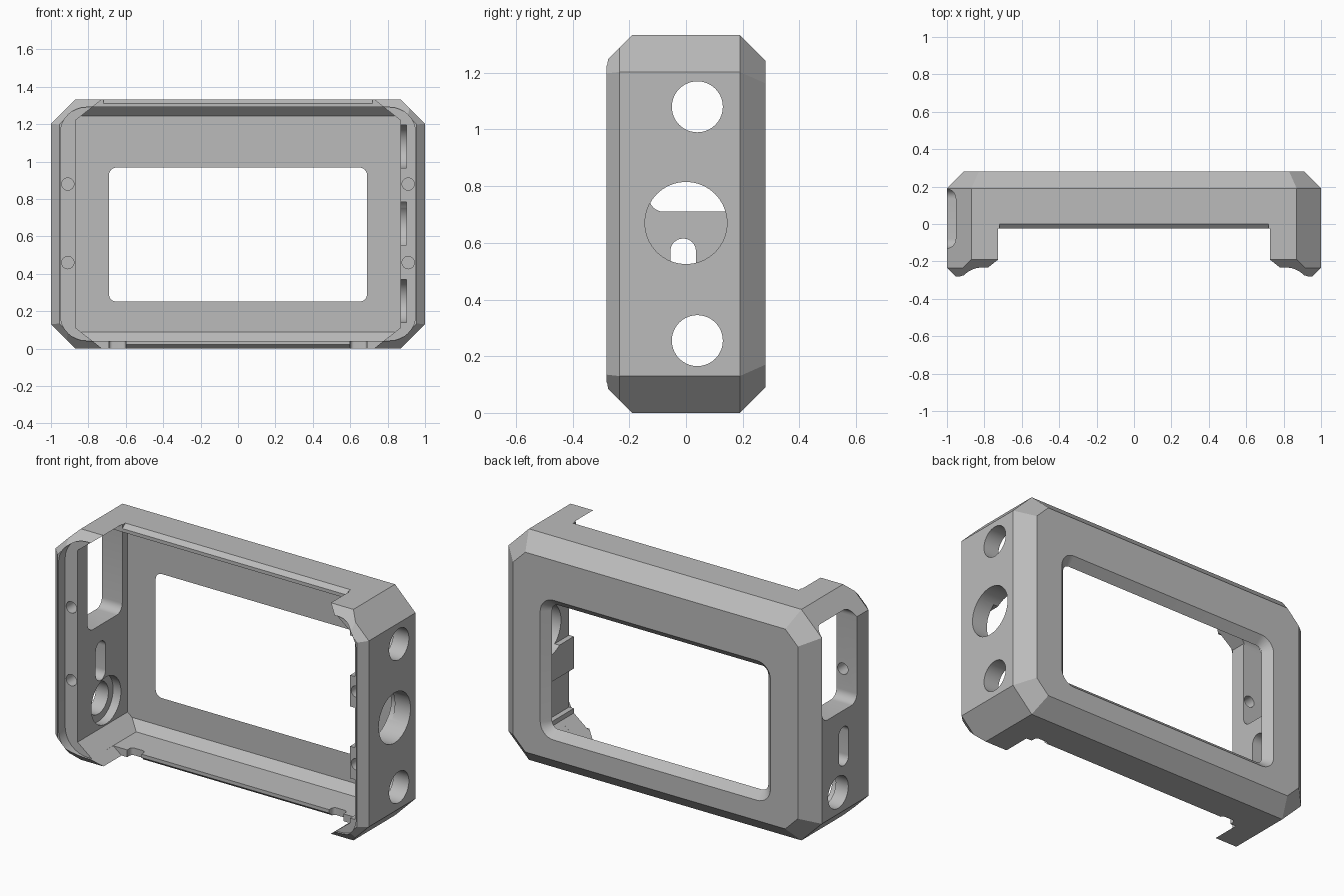
import bpy, bmesh, math

H = 1.333          # total height
MID = H / 2

if "Cube" in bpy.data.objects:
    bpy.data.objects.remove(bpy.data.objects["Cube"], do_unlink=True)

grey = bpy.data.materials.new("case_grey")
grey.use_nodes = True
GREY = (0.5, 0.5, 0.5, 1)
grey.diffuse_color = GREY
grey.node_tree.nodes["Principled BSDF"].inputs["Base Color"].default_value = GREY


def hull(name, points):
    """Convex solid around the given points."""
    bm = bmesh.new()
    for p in points:
        bm.verts.new(p)
    res = bmesh.ops.convex_hull(bm, input=bm.verts)
    loose = [g for g in res["geom_interior"] if isinstance(g, bmesh.types.BMVert)]
    bmesh.ops.delete(bm, geom=loose, context="VERTS")
    bmesh.ops.dissolve_limit(bm, angle_limit=0.001, verts=bm.verts, edges=bm.edges)
    bmesh.ops.recalc_face_normals(bm, faces=bm.faces)
    mesh = bpy.data.meshes.new(name)
    bm.to_mesh(mesh)
    bm.free()
    mesh.materials.append(grey)
    obj = bpy.data.objects.new(name, mesh)
    bpy.context.collection.objects.link(obj)
    return obj


def at_y(outline, y):
    return [(u, y, v) for u, v in outline]


def along_x(outline, a, b):
    return [(x, u, v) for x in (a, b) for u, v in outline]


def octagon(hx, hz, cx, cz):
    """Corner-cut rectangle centred on the case."""
    return [(sx * x, MID + sz * z) for sx in (-1, 1) for sz in (-1, 1)
            for x, z in ((hx, hz - cz), (hx - cx, hz))]


def rounded(u0, u1, v0, v1, r, steps=8):
    """Rounded rectangle."""
    pts = []
    for i, (u, v) in enumerate(((u1 - r, v1 - r), (u0 + r, v1 - r),
                                (u0 + r, v0 + r), (u1 - r, v0 + r))):
        for k in range(steps + 1):
            a = math.pi / 2 * (i + k / steps)
            pts.append((u + r * math.cos(a), v + r * math.sin(a)))
    return pts


def circle(u, v, r, n=40):
    return [(u + r * math.cos(2 * math.pi * k / n),
             v + r * math.sin(2 * math.pi * k / n)) for k in range(n)]


# Outer chamfered block
block = hull("case_shell",
             at_y(octagon(.955, MID - .09, .045, .045), -.28)
             + at_y(octagon(1, MID - .045, .085, .085), -.235)
             + at_y(octagon(1, MID, .13, .13), -.19)
             + at_y(octagon(1, MID, .13, .13), .19)
             + at_y(octagon(.91, MID - .09, .08, .08), .28))

cutters = []


def cut(name, points):
    obj = hull(name, points)
    obj.hide_render = True
    cutters.append(obj)


# Inner cavity with sloped back corners, and open front between corner blocks
inner = octagon(.87, MID - .042, .09, .071)
cut("cavity", at_y(inner, -.1) + at_y(inner, .185)
    + at_y(octagon(.87, MID - .09, .029, .023), .235))
opening = octagon(.87, MID + .074, .238, .187)
cut("front_opening", at_y(opening, -.4) + at_y(opening, -.025))

# Recess for the front cover
recess = rounded(-.95, .95, .042, H - .042, .14)
cut("cover_recess", at_y(recess, -.4) + at_y(recess, -.22))

# Countersunk screen window
cut("screen_window", at_y(rounded(-.68, .68, .262, .958, .03), .225)
    + at_y(rounded(-.745, .745, .197, 1.023, .095), .29))

# Bevels on the front edges of the top and bottom walls
wedge = [(-.05, H - .043), (.025, H + .02), (-.05, H + .02)]
cut("top_edge_bevel", along_x(wedge, -.72, .72))
cut("bottom_edge_bevel", along_x([(y, H - z) for y, z in wedge], -.6, .6))

# Clip notches in the bottom wall, and screw holes in the rim
for s in (-1, 1):
    notch = rounded(s * .645 - .045, s * .645 + .045, -.05, .015, .02)
    cut("clip_notch", [(x, y, z) for x, y in notch for z in (-.05, .06)])
    for z in (.46, .88):
        hole = circle(s * .91, z, .033, 24)
        cut("screw_hole", at_y(hole, -.3) + at_y(hole, -.12))

# Left wall: three round ports, each with an inner slot open to the front
for y, z, r in ((.04, 1.08, .09), (0, .67, .145), (.04, .255, .09)):
    cut("round_port", along_x(circle(y, z, r), .8, 1.1))
    slot = circle(.04, z, .115) + [(-.4, z - .115), (-.4, z + .115)]
    cut("port_slot", along_x(slot, .8, .9))

# Right wall: tall opening, small slot and counterbored round port
cut("tall_opening", along_x(rounded(-.13, .187, .71, 1.25, .05), -1.1, -.8))
cut("small_slot", along_x(rounded(-.055, .035, .39, .615, .044), -1.1, -.8))
cut("right_port", along_x(circle(.04, .255, .092), -1.1, -.8))
cut("right_counterbore", along_x(circle(.04, .255, .135), -.92, -.8))

# Apply all cuts in turn
for c in cutters:
    mod = block.modifiers.new(c.name, "BOOLEAN")
    mod.operation = "DIFFERENCE"
    mod.solver = "EXACT"
    mod.object = c
deps = bpy.context.evaluated_depsgraph_get()
result = bpy.data.meshes.new_from_object(block.evaluated_get(deps))
block.modifiers.clear()
block.data = result
for c in cutters:
    bpy.data.objects.remove(c, do_unlink=True)

# Smooth the round holes, keep the chamfers crisp
for o in bpy.context.selected_objects:
    o.select_set(False)
block.select_set(True)
bpy.context.view_layer.objects.active = block
bpy.ops.object.shade_smooth_by_angle(angle=math.radians(20))
